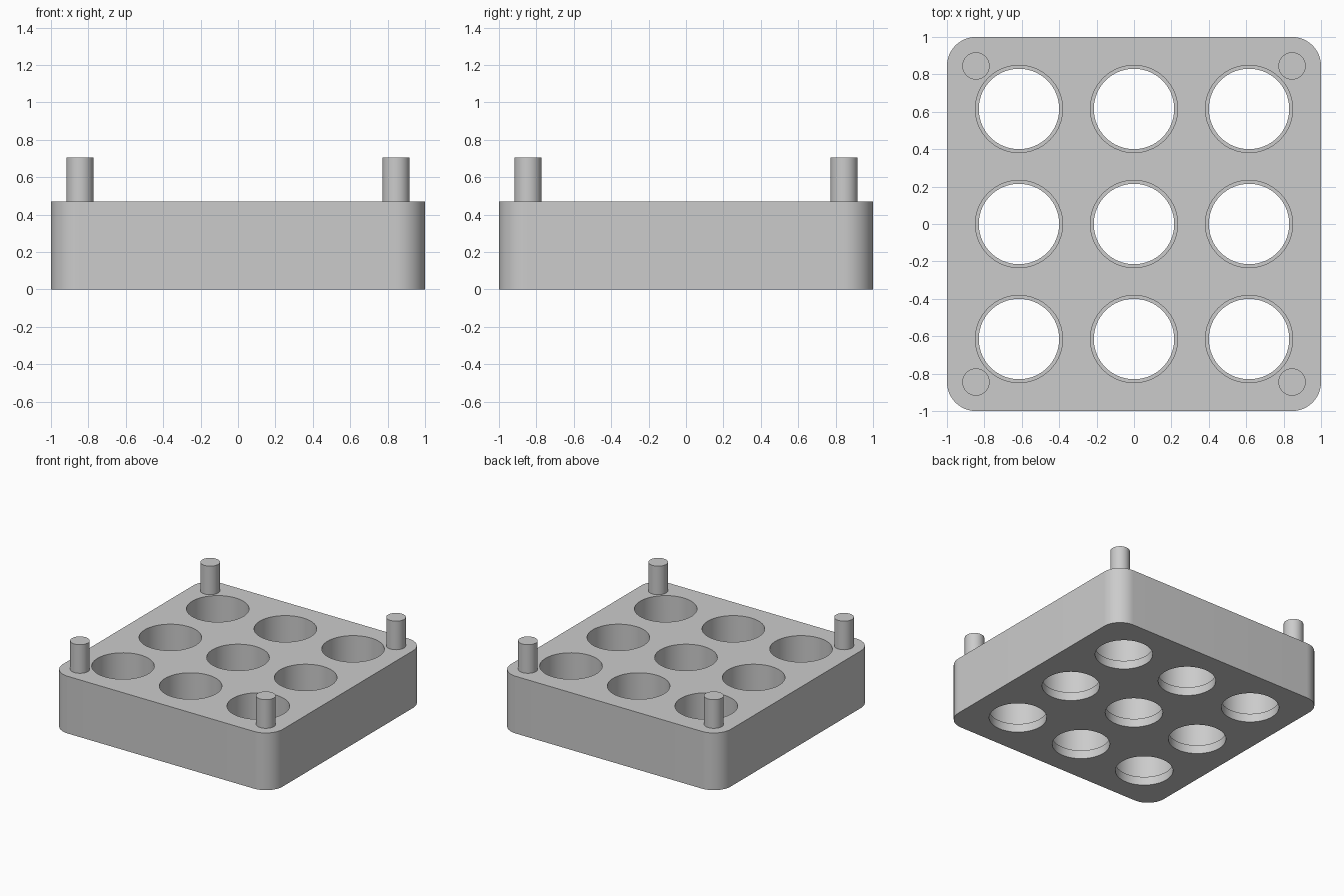
import bpy, bmesh, math
from mathutils import Matrix

TOP, PEG_TOP = 0.47, 0.705
LEDGE = 0.07
CORNER = 0.155
PEG = 1 - CORNER          # pegs share the corner centres
PITCH = 0.615

cube = bpy.data.objects.get("Cube")
if cube:
    bpy.data.objects.remove(cube, do_unlink=True)

grey = bpy.data.materials.new("light grey")
grey.use_nodes = True
colour = (0.6, 0.6, 0.6, 1)
grey.diffuse_color = colour
grey.node_tree.nodes["Principled BSDF"].inputs["Base Color"].default_value = colour


def add_object(name, bm):
    mesh = bpy.data.meshes.new(name)
    bmesh.ops.recalc_face_normals(bm, faces=bm.faces)
    bm.to_mesh(mesh)
    bm.free()
    mesh.materials.append(grey)
    obj = bpy.data.objects.new(name, mesh)
    bpy.context.collection.objects.link(obj)
    return obj


def cylinder(bm, x, y, z0, z1, radius, segments=64):
    bmesh.ops.create_cone(
        bm, cap_ends=True, segments=segments, radius1=radius, radius2=radius,
        depth=z1 - z0, matrix=Matrix.Translation((x, y, (z0 + z1) / 2)))


def activate(obj):
    bpy.ops.object.select_all(action="DESELECT")
    obj.select_set(True)
    bpy.context.view_layer.objects.active = obj


def smooth(obj):
    activate(obj)
    bpy.ops.object.shade_smooth_by_angle(angle=math.radians(30))


# Block with rounded vertical corners
bm = bmesh.new()
bmesh.ops.create_cube(bm, size=2, matrix=Matrix.Translation((0, 0, TOP / 2))
                      @ Matrix.Diagonal((1, 1, TOP / 2, 1)))
uprights = [e for e in bm.edges
            if abs(e.verts[0].co.z - e.verts[1].co.z) > TOP / 2]
bmesh.ops.bevel(bm, geom=uprights, offset=CORNER, segments=16, profile=0.5,
                affect="EDGES")
block = add_object("rack_block", bm)

# Stepped holes: narrow through hole, then a wider bore down to the ledge
for name, bottom, radius in (("through_hole", -0.1, 0.215),
                             ("wide_bore", LEDGE, 0.233)):
    bm = bmesh.new()
    for i in (-1, 0, 1):
        for j in (-1, 0, 1):
            cylinder(bm, i * PITCH, j * PITCH, bottom, TOP + 0.1, radius)
    cutter = add_object(name + "_cutter", bm)
    cutter.hide_render = True
    mod = block.modifiers.new(name, "BOOLEAN")
    mod.operation = "DIFFERENCE"
    mod.solver = "EXACT"
    mod.object = cutter
    activate(block)
    bpy.ops.object.modifier_apply(modifier=mod.name)
    bpy.data.objects.remove(cutter, do_unlink=True)
smooth(block)

# Corner pegs
for side, sx in (("left", 1), ("right", -1)):
    for end, sy in (("front", -1), ("back", 1)):
        bm = bmesh.new()
        cylinder(bm, sx * PEG, sy * PEG, TOP, PEG_TOP, 0.073, 48)
        smooth(add_object(f"{end}_{side}_peg", bm))
